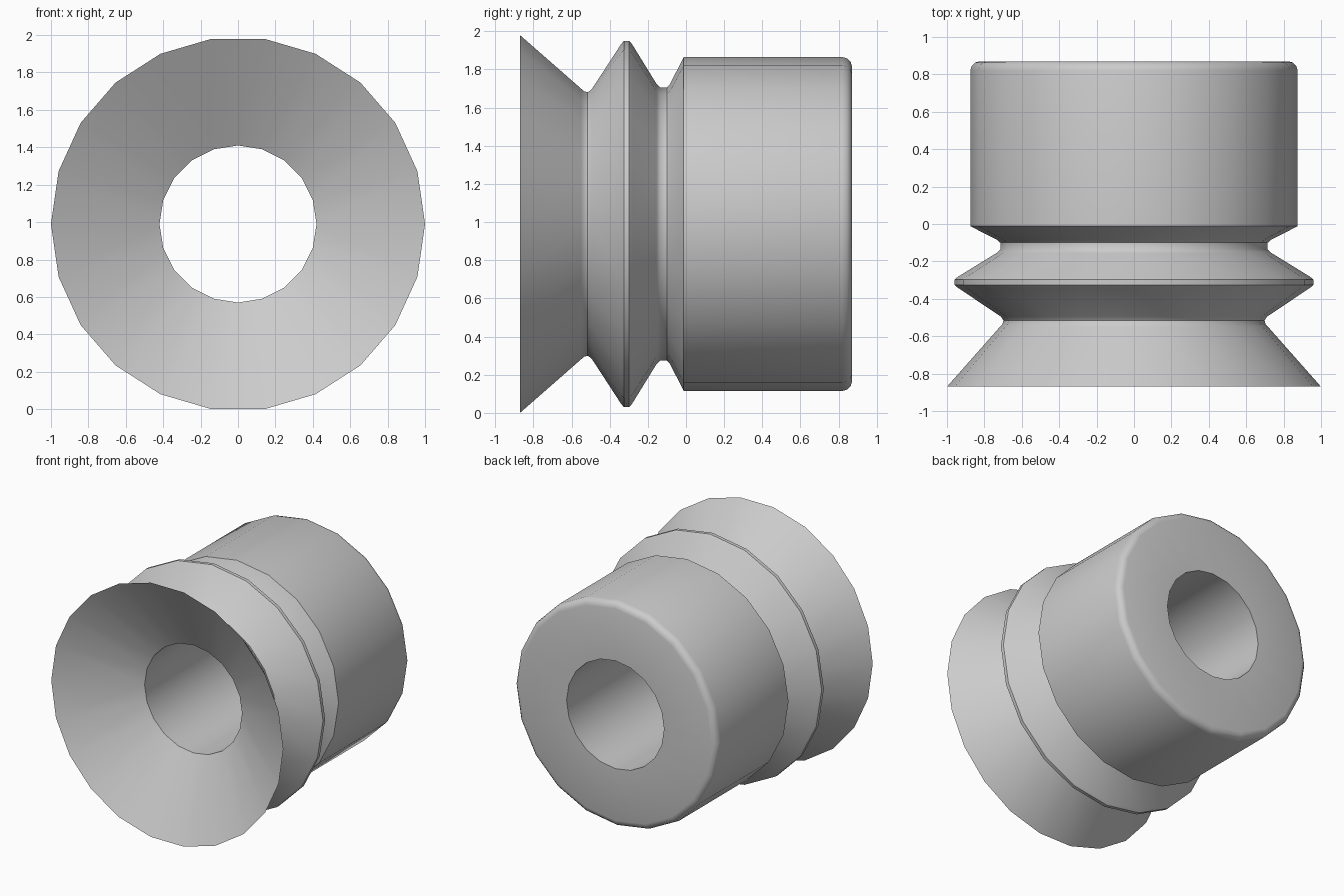
import bpy, bmesh
from math import sin, cos, pi, radians

if "Cube" in bpy.data.objects:
    bpy.data.objects.remove(bpy.data.objects["Cube"])

CENTRE_Z = 0.99

# closed section: (y, radius, number of sides)
section = [
    # inner cone of the lip, from bore to knife edge
    (-0.55, 0.42, 20), (-0.87, 1.0, 22),
    # first valley
    (-0.55, 0.717, 22), (-0.535, 0.703, 22), (-0.515, 0.698, 22), (-0.495, 0.712, 22),
    # bellows ridge
    (-0.34, 0.943, 20), (-0.325, 0.96, 20), (-0.298, 0.96, 20), (-0.283, 0.943, 20),
    # second valley
    (-0.155, 0.735, 20), (-0.135, 0.715, 20), (-0.10, 0.715, 20), (-0.083, 0.735, 20),
    # cylindrical body with rounded back edge
    (-0.012, 0.875, 20), (0.82, 0.875, 20), (0.845, 0.868, 20),
    (0.863, 0.85, 20), (0.87, 0.825, 20),
    # back end of the bore
    (0.87, 0.42, 20),
]


def ring(bm, y, r, n):
    return [bm.verts.new((r * cos(2 * pi * i / n), y, CENTRE_Z + r * sin(2 * pi * i / n)))
            for i in range(n)]


def stitch(bm, a, b):
    """Join two rings, with triangles where their side counts differ."""
    na, nb = len(a), len(b)
    if na == nb:
        for i in range(na):
            k = (i + 1) % na
            bm.faces.new((a[i], a[k], b[k], b[i]))
        return
    i = j = 0
    while i < na or j < nb:
        if j >= nb or (i < na and (i + 1) * nb <= (j + 1) * na):
            bm.faces.new((a[i % na], a[(i + 1) % na], b[j % nb]))
            i += 1
        else:
            bm.faces.new((a[i % na], b[(j + 1) % nb], b[j % nb]))
            j += 1


# bellows suction cup: lathe around the y axis
bm = bmesh.new()
rings = [ring(bm, *p) for p in section]
for a, b in zip(rings, rings[1:] + rings[:1]):
    stitch(bm, a, b)
bmesh.ops.recalc_face_normals(bm, faces=bm.faces[:])
mesh = bpy.data.meshes.new("bellows_cup")
bm.to_mesh(mesh)
bm.free()
cup = bpy.data.objects.new("bellows_cup", mesh)
bpy.context.collection.objects.link(cup)
bpy.context.view_layer.objects.active = cup
cup.select_set(True)
bpy.ops.object.shade_smooth_by_angle(angle=radians(45))
